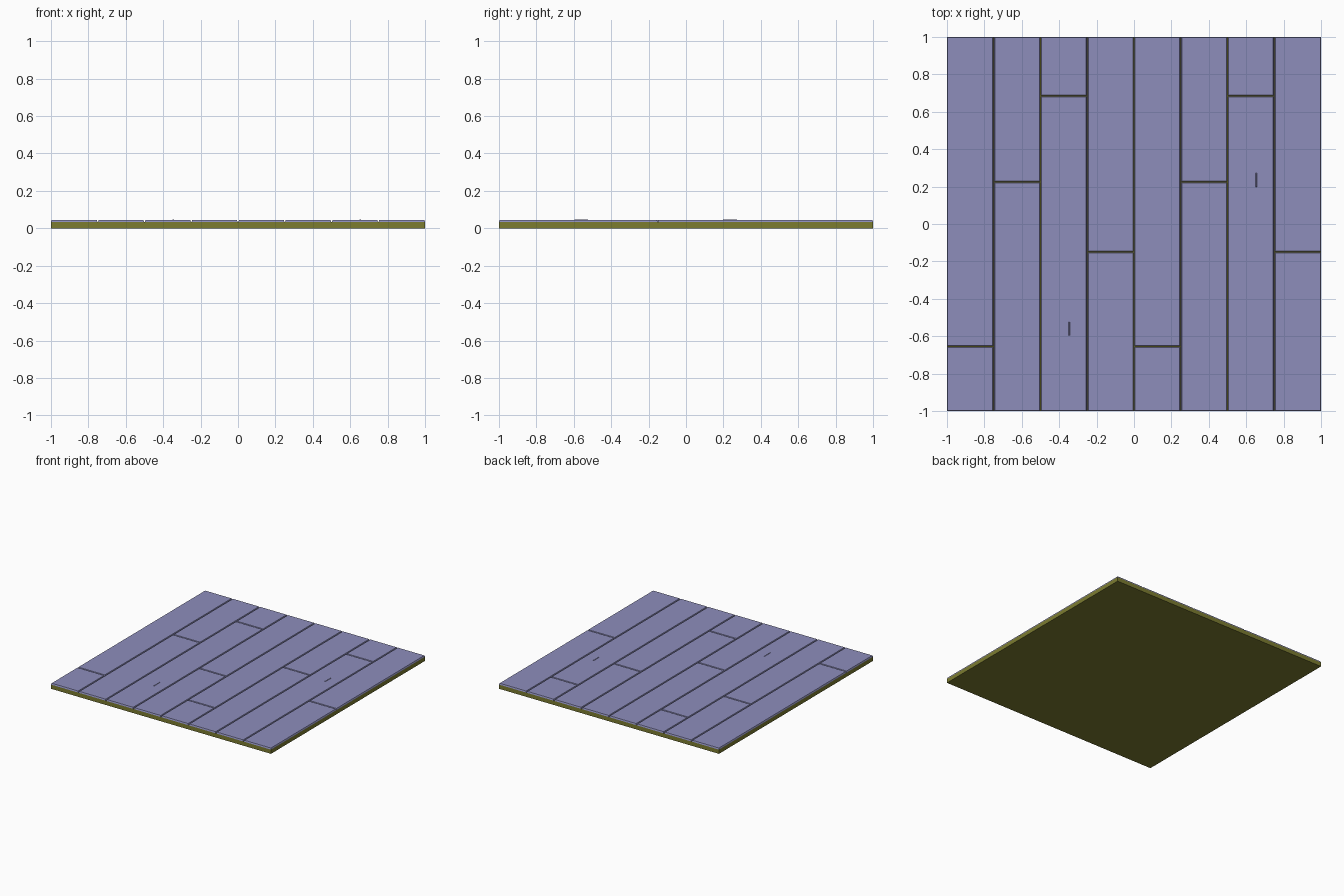
import bpy, bmesh

if "Cube" in bpy.data.objects:
    bpy.data.objects.remove(bpy.data.objects["Cube"])

def material(name, color):
    m = bpy.data.materials.new(name)
    m.diffuse_color = color
    m.use_nodes = True
    m.node_tree.nodes["Principled BSDF"].inputs["Base Color"].default_value = m.diffuse_color
    return m

wood = material("plank_blue", (0.27, 0.27, 0.5, 1))
under = material("base_olive", (0.2, 0.2, 0.03, 1))

def make_block(name, x0, x1, y0, y1, z_levels, mat):
    """Stack of rectangles: z_levels holds (z, inset) pairs from bottom to top."""
    bm = bmesh.new()
    rings = [[bm.verts.new(p) for p in ((x0 + i, y0 + i, z), (x1 - i, y0 + i, z),
                                        (x1 - i, y1 - i, z), (x0 + i, y1 - i, z))]
             for z, i in z_levels]
    bm.faces.new(rings[0][::-1])
    bm.faces.new(rings[-1])
    for a, b in zip(rings, rings[1:]):
        for k in range(4):
            n = (k + 1) % 4
            bm.faces.new((a[k], a[n], b[n], b[k]))
    me = bpy.data.meshes.new(name)
    bm.to_mesh(me)
    bm.free()
    me.materials.append(mat)
    ob = bpy.data.objects.new(name, me)
    bpy.context.collection.objects.link(ob)
    return ob

# Solid base under the boards
make_block("floor_base", -1, 1, -1, 1, [(0, 0), (0.034, 0)], under)

# Eight rows of boards with staggered joints, chamfered top edges
joints = [-0.655, 0.225, 0.685, -0.15]
WIDTH, GAP = 0.25, 0.002
profile = [(0.034, 0), (0.038, 0.001), (0.045, 0.004)]
for row in range(8):
    x = -1 + row * WIDTH
    left = x + (GAP if row else 0)
    right = x + WIDTH - (GAP if row < 7 else 0)
    j = joints[row % 4]
    make_block(f"plank_{row}_front", left, right, -1, j - GAP, profile, wood)
    make_block(f"plank_{row}_back", left, right, j + GAP, 1, profile, wood)

# Small raised splinters on two boards
for name, sx, sy in (("splinter_left", -0.346, -0.56), ("splinter_right", 0.654, 0.235)):
    make_block(name, sx - 0.005, sx + 0.005, sy - 0.038, sy + 0.038,
               [(0.044, 0), (0.048, 0.003)], wood)
